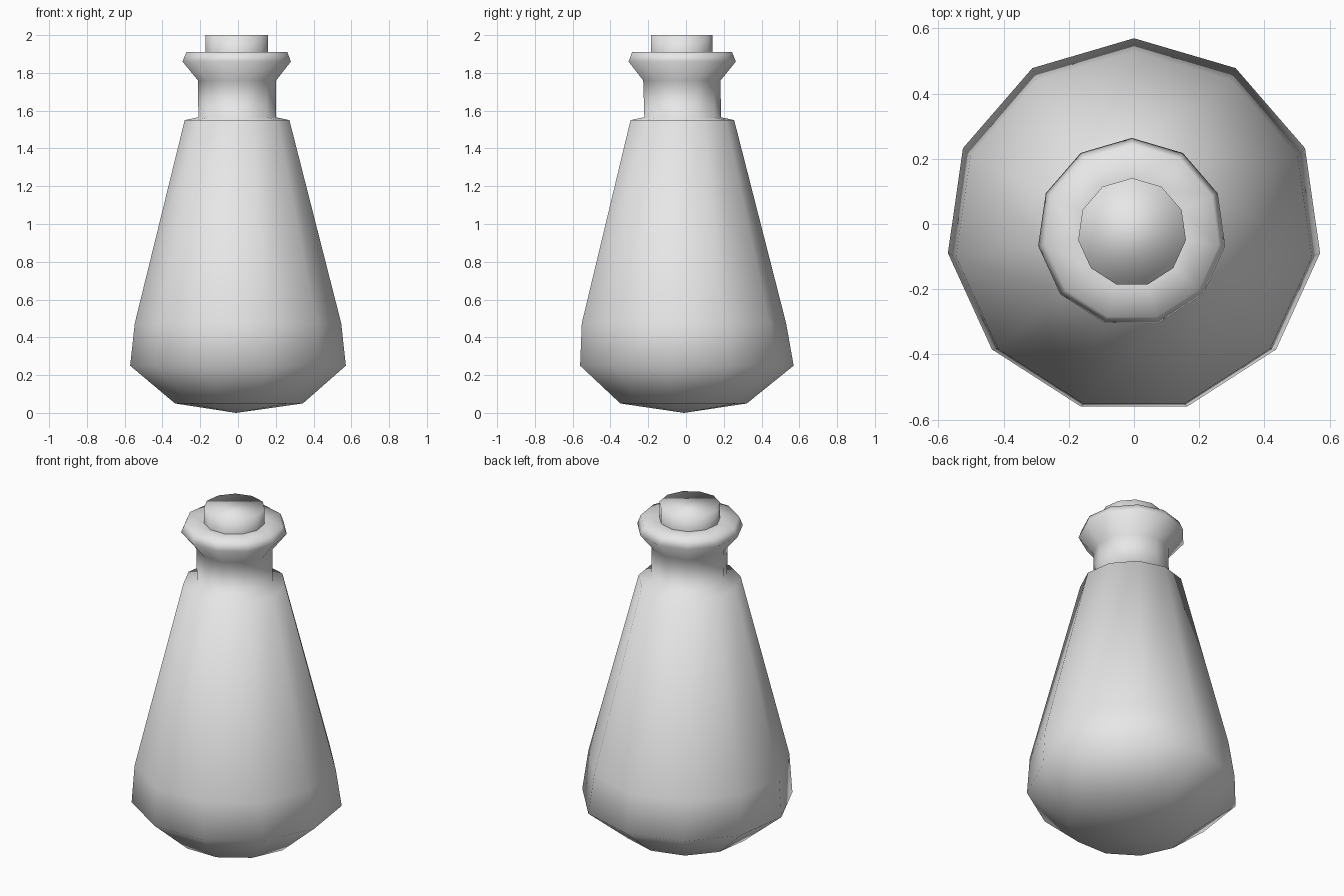
import bpy
import bmesh
from math import cos, sin, pi

SIDES = 11

default_cube = bpy.data.objects.get("Cube")
if default_cube:
    bpy.data.objects.remove(default_cube, do_unlink=True)

# Single plain grey material
grey = bpy.data.materials.new("plain grey")
grey.use_nodes = True
colour = (0.8, 0.8, 0.8, 1)
grey.diffuse_color = colour
grey.node_tree.nodes["Principled BSDF"].inputs["Base Color"].default_value = colour


def lathe(name, rings, bottom_tip=None, cap_top=False):
    """Join eleven-sided rings, each given as (radius, height, centre x, centre y)."""
    bm = bmesh.new()
    loops = []
    for radius, z, cx, cy in rings:
        angles = [pi / 2 + 2 * pi * i / SIDES for i in range(SIDES)]
        loops.append([bm.verts.new((cx + radius * cos(a), cy + radius * sin(a), z))
                      for a in angles])
    for low, high in zip(loops, loops[1:]):
        for i in range(SIDES):
            j = (i + 1) % SIDES
            bm.faces.new((low[i], low[j], high[j], high[i]))
    if bottom_tip:
        tip = bm.verts.new(bottom_tip)
        for i in range(SIDES):
            bm.faces.new((tip, loops[0][(i + 1) % SIDES], loops[0][i]))
    if cap_top:
        bm.faces.new(loops[-1])
    for face in bm.faces:
        face.smooth = True
    bm.normal_update()
    mesh = bpy.data.meshes.new(name)
    bm.to_mesh(mesh)
    bm.free()
    mesh.materials.append(grey)
    obj = bpy.data.objects.new(name, mesh)
    bpy.context.collection.objects.link(obj)
    return obj


# Bottle: pointed base, tapering body, shoulder, neck and flared rim
lathe("bottle", [
    (0.342, 0.05, 0.005, -0.02),
    (0.577, 0.25, 0, -0.007),
    (0.552, 0.475, 0, -0.022),
    (0.28, 1.55, -0.005, -0.025),
    (0.207, 1.565, -0.005, -0.022),
    (0.209, 1.76, -0.005, -0.026),
    (0.29, 1.86, -0.007, -0.026),
    (0.27, 1.91, -0.006, -0.026),
    (0.166, 1.91, -0.006, -0.026),
], bottom_tip=(-0.01, -0.01, 0))

# Stopper set into the rim
lathe("stopper", [
    (0.167, 1.9, -0.006, -0.026),
    (0.167, 2, -0.006, -0.026),
], cap_top=True)
